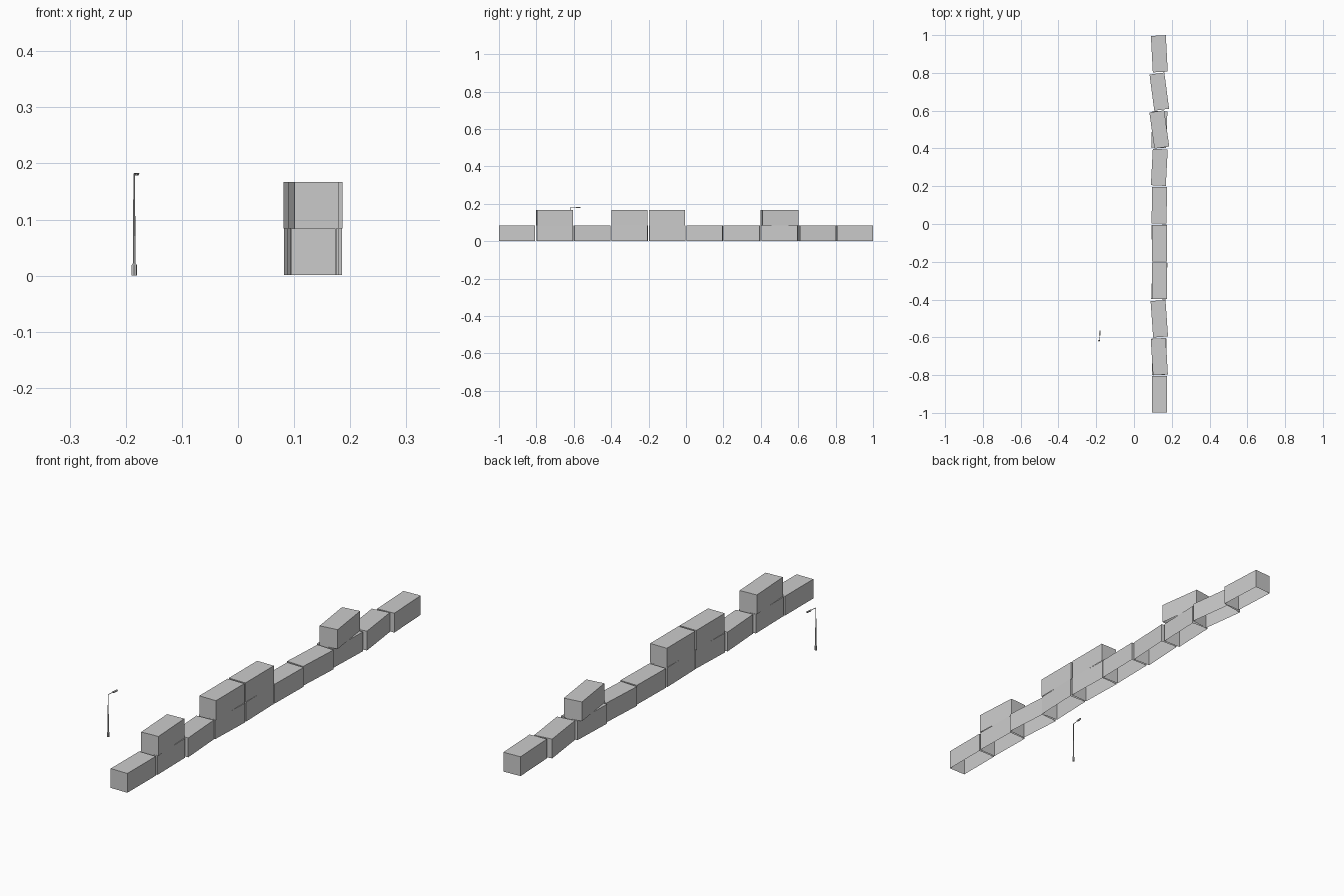
import bpy, bmesh, math
from mathutils import Matrix, Vector

if "Cube" in bpy.data.objects:
    bpy.data.objects.remove(bpy.data.objects["Cube"])

WIDTH, LENGTH, HEIGHT = 0.079, 0.193, 0.083


def finish(name, bm):
    mesh = bpy.data.meshes.new(name)
    bm.to_mesh(mesh)
    bm.free()
    ob = bpy.data.objects.new(name, mesh)
    bpy.context.collection.objects.link(ob)
    return ob


def container_block(name, x, y, z, angle):
    """Plain block with an open underside."""
    bm = bmesh.new()
    bmesh.ops.create_cube(bm, size=1)
    bmesh.ops.scale(bm, vec=(WIDTH, LENGTH, HEIGHT), verts=bm.verts)
    bottom = [f for f in bm.faces if f.normal.z < -0.5]
    bmesh.ops.delete(bm, geom=bottom, context='FACES_ONLY')
    ob = finish(name, bm)
    ob.location = (x, y, z + HEIGHT / 2)
    ob.rotation_euler.z = math.radians(angle)


def prism(bm, p0, p1, r0, r1, sides=6):
    """Tapered rod between two points."""
    p0, p1 = Vector(p0), Vector(p1)
    d = p1 - p0
    m = Matrix.Translation((p0 + p1) / 2) @ d.to_track_quat('Z', 'Y').to_matrix().to_4x4()
    bmesh.ops.create_cone(bm, cap_ends=True, segments=sides, radius1=r0,
                          radius2=r1, depth=d.length, matrix=m)


# Bottom row of blocks, front to back, each turned a little
lower_angles = [0, 1, 4, -2, 1.5, -1, -3, -2, 7.5, 3]
for i, angle in enumerate(lower_angles):
    container_block(f"lower_block_{i + 1}", 0.134, -0.9025 + i * 0.2004, 0.001, angle)

# Blocks stacked on top: slot in the row -> turn
for i, angle in {1: 3.5, 3: 0, 4: 0, 7: 8}.items():
    container_block(f"upper_block_{i + 1}", 0.134, -0.9025 + i * 0.2004, 0.084, angle)

# Street lamp, built around its post and turned slightly
bm = bmesh.new()
prism(bm, (0, 0, 0), (0, 0, 0.019), 0.005, 0.005)
prism(bm, (0, 0, 0.019), (0, 0, 0.022), 0.005, 0.003)
prism(bm, (0, 0, 0.02), (0, 0, 0.182), 0.0027, 0.0015)
prism(bm, (0, 0, 0.181), (0, 0.032, 0.182), 0.0014, 0.0012)
lamp = finish("lamp_post", bm)

# Lamp head: flat box narrowing underneath
bm = bmesh.new()
bmesh.ops.create_cube(bm, size=1)
bmesh.ops.scale(bm, vec=(0.007, 0.027, 0.005), verts=bm.verts)
for v in bm.verts:
    if v.co.z < 0:
        v.co.x *= 0.7
        v.co.y *= 0.8
bmesh.ops.translate(bm, vec=(0, 0.041, 0.1805), verts=bm.verts)
head = finish("lamp_head", bm)
for ob in (lamp, head):
    ob.location = (-0.185, -0.617, 0)
    ob.rotation_euler.z = math.radians(-6)
